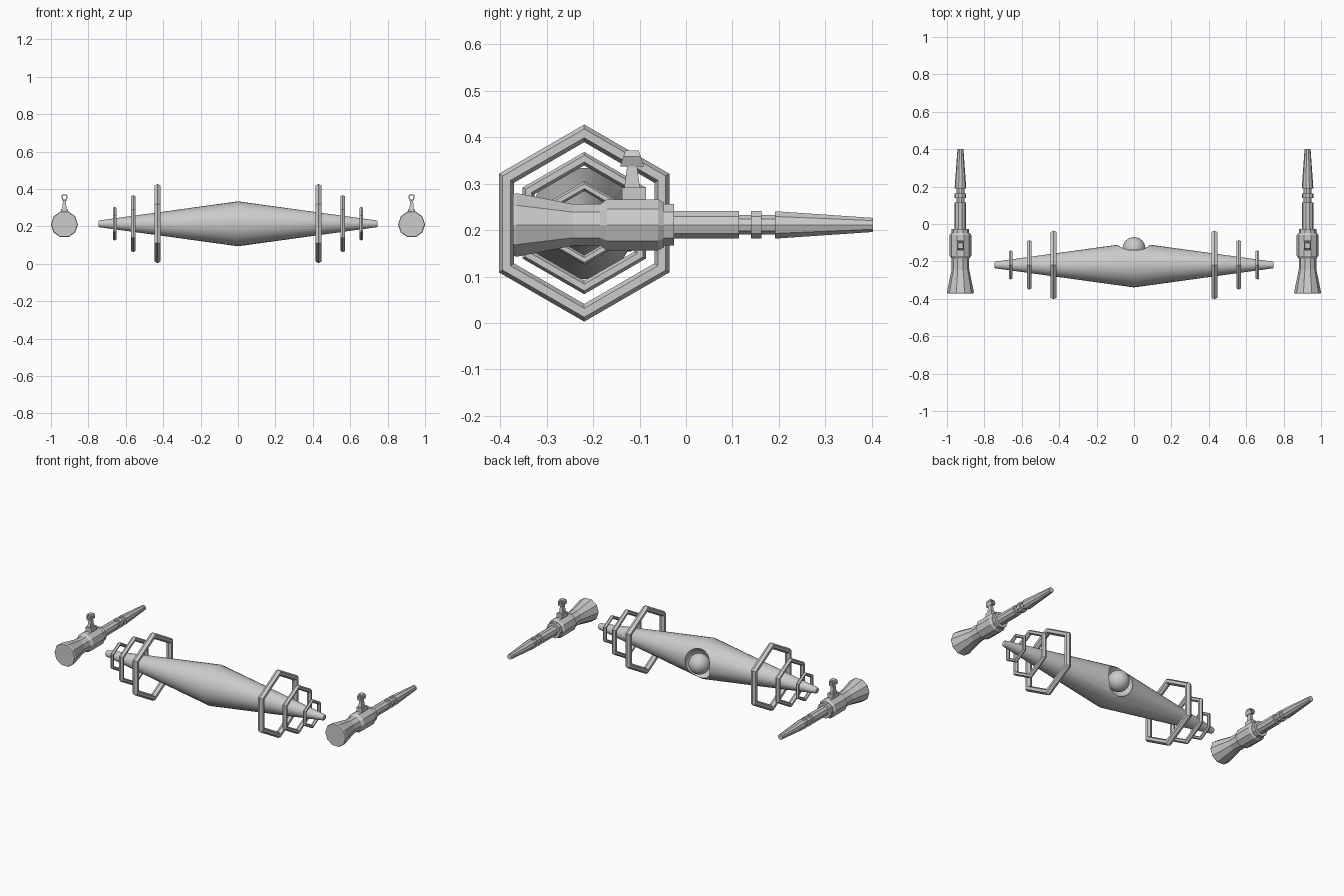
import bpy, bmesh, math
from mathutils import Vector

if "Cube" in bpy.data.objects:
    bpy.data.objects.remove(bpy.data.objects["Cube"])

CY, CZ = -0.219, 0.214      # hull axis
GX, GZ = 0.928, 0.211       # gun axis


def finish(name, bm, smooth=False):
    bmesh.ops.recalc_face_normals(bm, faces=bm.faces)
    me = bpy.data.meshes.new(name)
    bm.to_mesh(me)
    bm.free()
    ob = bpy.data.objects.new(name, me)
    bpy.context.collection.objects.link(ob)
    if smooth:
        shade(ob)
    return ob


def shade(ob):
    bpy.ops.object.select_all(action='DESELECT')
    ob.select_set(True)
    bpy.context.view_layer.objects.active = ob
    bpy.ops.object.shade_smooth_by_angle(angle=math.radians(30))


def lathe(name, profile, n, axis, centre, phase=0.0, closed=False):
    """Revolve (position, radius) points about the x or y axis."""
    bm = bmesh.new()
    c = Vector(centre)
    rows = []
    for a, r in profile:
        row = []
        for i in range(n):
            t = phase + math.tau * i / n
            u, v = r * math.cos(t), r * math.sin(t)
            row.append(bm.verts.new(c + (Vector((a, u, v)) if axis == 'X' else Vector((u, a, v)))))
        rows.append(row)
    pairs = list(zip(rows, rows[1:]))
    if closed:
        pairs.append((rows[-1], rows[0]))
    else:
        bm.faces.new(rows[0])
        bm.faces.new(rows[-1])
    for p, q in pairs:
        for i in range(n):
            j = (i + 1) % n
            bm.faces.new((p[i], p[j], q[j], q[i]))
    return finish(name, bm)


def taper_block(name, x, y, levels):
    """Stack of rectangles (z, half x, half y)."""
    bm = bmesh.new()
    rows = [[bm.verts.new((x + sx * hx, y + sy * hy, z))
             for sx, sy in ((-1, -1), (1, -1), (1, 1), (-1, 1))] for z, hx, hy in levels]
    bm.faces.new(rows[0])
    bm.faces.new(rows[-1])
    for p, q in zip(rows, rows[1:]):
        for i in range(4):
            j = (i + 1) % 4
            bm.faces.new((p[i], p[j], q[j], q[i]))
    return finish(name, bm)


def sphere(name, r, loc, sy=1.0):
    bm = bmesh.new()
    bmesh.ops.create_uvsphere(bm, u_segments=32, v_segments=16, radius=r)
    for v in bm.verts:
        v.co = Vector((v.co.x, v.co.y * sy, v.co.z)) + Vector(loc)
    return finish(name, bm, True)


# Double-cone hull with a rounded socket in its rear
hull = lathe("hull", [(-0.747, 0.014), (-0.742, 0.018), (0, 0.12), (0.742, 0.018), (0.747, 0.014)],
             32, 'X', (0, CY, CZ))
cutter = sphere("socket_cutter", 0.09, (0, -0.13, CZ), 0.66)
cutter.hide_render = True
bpy.context.view_layer.objects.active = hull
mod = hull.modifiers.new("socket", 'BOOLEAN')
mod.operation = 'DIFFERENCE'
mod.solver = 'EXACT'
mod.object = cutter
bpy.ops.object.modifier_apply(modifier=mod.name)
bpy.data.objects.remove(cutter)
shade(hull)

# Ball sitting in the socket
sphere("rear_ball", 0.061, (0, -0.131, CZ))


def sight_head(name, x, y, z):
    """Hollow hexagonal viewing frame, longer at its bottom edge."""
    bm = bmesh.new()
    shape = [(-0.010, -0.017), (0.010, -0.017), (0.018, 0.004),
             (0.013, 0.017), (-0.013, 0.017), (-0.018, 0.004)]
    loops = []
    for k, s in ((1, -1), (1, 1), (0.6, 1), (0.6, -1)):
        row = []
        for px, pz in shape:
            h = 0.020 - 0.33 * pz * k
            row.append(bm.verts.new((x + px * k, y + s * h, z + pz * k)))
        loops.append(row)
    for a in range(4):
        p, q = loops[a], loops[(a + 1) % 4]
        for i in range(6):
            j = (i + 1) % 6
            bm.faces.new((p[i], p[j], q[j], q[i]))
    return finish(name, bm)


gun_profile = [(-0.372, 0.069), (-0.365, 0.072), (-0.243, 0.047), (-0.185, 0.047),
               (-0.170, 0.058), (-0.060, 0.058), (-0.047, 0.050), (-0.047, 0.047),
               (-0.026, 0.047), (-0.026, 0.031), (0.114, 0.031), (0.114, 0.022),
               (0.140, 0.022), (0.140, 0.031), (0.163, 0.031), (0.163, 0.022),
               (0.191, 0.022), (0.191, 0.031), (0.402, 0.016)]

for side, s in (("left", -1), ("right", 1)):
    # Three hexagonal hoops, shrinking toward the tip
    for size, x, R, t in (("large", 0.43, 0.212, 0.019), ("medium", 0.56, 0.153, 0.0145),
                          ("small", 0.66, 0.090, 0.0105)):
        ring = [(t * math.sin(math.tau * k / 6), R - t + t * math.cos(math.tau * k / 6)) for k in range(6)]
        lathe(f"{side}_{size}_hoop", ring, 6, 'X', (s * x, CY, CZ + 0.001), math.pi / 2, True)
    # Ten-sided gun barrel
    lathe(f"{side}_gun", gun_profile, 10, 'Y', (s * GX, 0, GZ))
    # Sight: mount, stem and hollow head
    taper_block(f"{side}_sight_mount", s * GX, -0.112, [(0.255, 0.019, 0.026), (0.292, 0.019, 0.026)])
    taper_block(f"{side}_sight_stem", s * GX, -0.116, [(0.290, 0.011, 0.017), (0.342, 0.008, 0.010)])
    sight_head(f"{side}_sight_head", s * GX, -0.116, 0.354)
